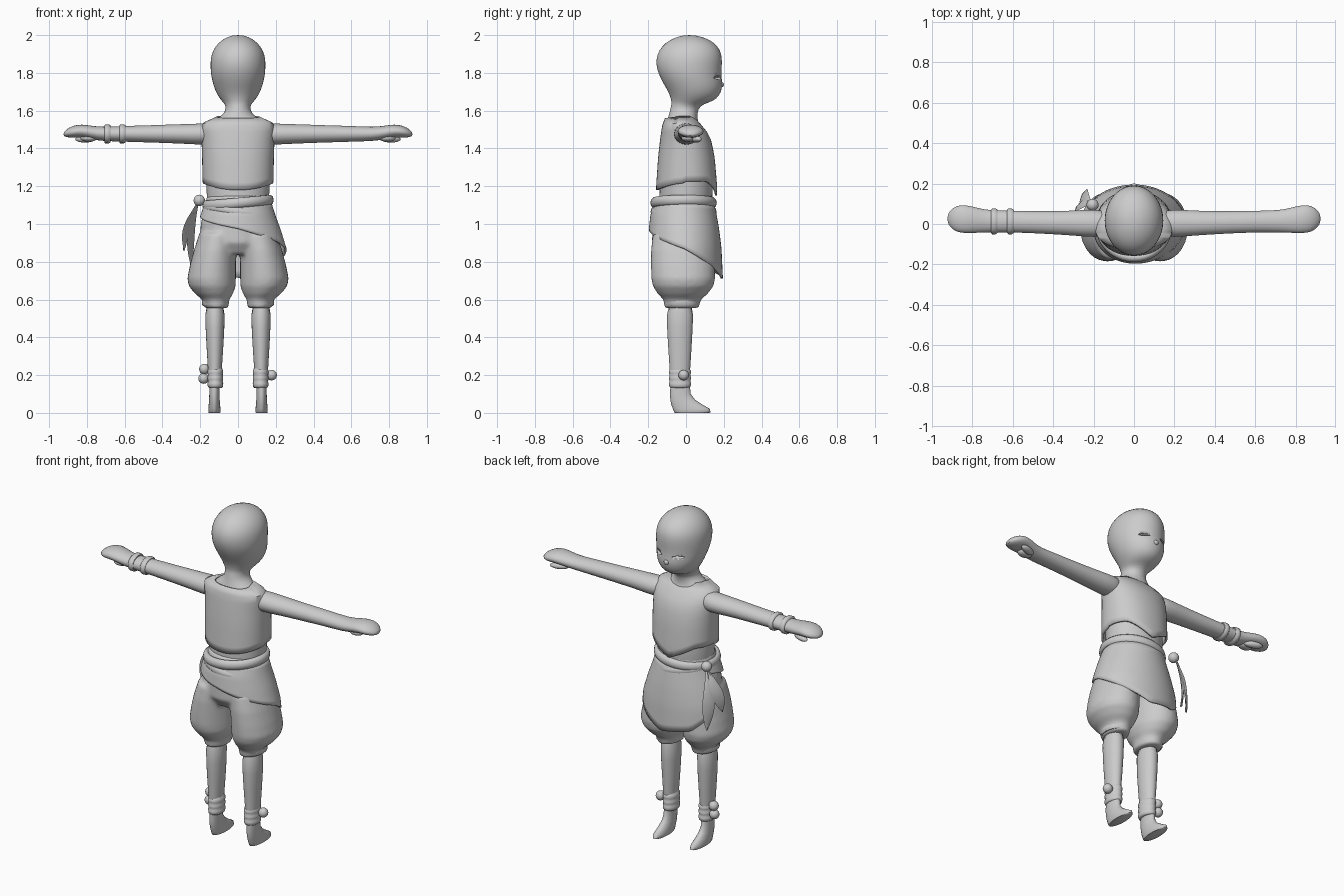
import bpy, bmesh, math
from mathutils import Vector

cube = bpy.data.objects.get("Cube")
if cube:
    bpy.data.objects.remove(cube)

clay = bpy.data.materials.new("clay grey")
clay.use_nodes = True
clay.diffuse_color = (0.6, 0.6, 0.6, 1)
clay.node_tree.nodes["Principled BSDF"].inputs["Base Color"].default_value = (0.6, 0.6, 0.6, 1)


def finish(name, bm, mirror=False, subsurf=0, solid=0, remesh=0):
    bmesh.ops.recalc_face_normals(bm, faces=bm.faces)
    mesh = bpy.data.meshes.new(name)
    bm.to_mesh(mesh)
    bm.free()
    mesh.materials.append(clay)
    ob = bpy.data.objects.new(name, mesh)
    bpy.context.collection.objects.link(ob)
    if mirror:
        ob.modifiers.new("mirror", 'MIRROR').use_mirror_merge = False
    if remesh:
        m = ob.modifiers.new("fuse", 'REMESH')
        m.mode, m.voxel_size, m.use_smooth_shade = 'VOXEL', remesh, True
        m = ob.modifiers.new("relax", 'SMOOTH')
        m.factor, m.iterations = 0.5, 6
    if solid:
        m = ob.modifiers.new("thickness", 'SOLIDIFY')
        m.thickness, m.offset = solid, -1
    if subsurf:
        m = ob.modifiers.new("smooth", 'SUBSURF')
        m.levels = m.render_levels = subsurf
    bpy.ops.object.select_all(action='DESELECT')
    ob.select_set(True)
    bpy.context.view_layer.objects.active = ob
    bpy.ops.object.shade_smooth_by_angle(angle=math.radians(50))
    return ob


def skin(bm, rows, closed=True):
    """Bridge rows of points with quads."""
    grid = [[bm.verts.new(p) for p in row] for row in rows]
    n = len(grid[0])
    for lo, hi in zip(grid, grid[1:]):
        for i in range(n):
            j = (i + 1) % n
            bm.faces.new((lo[i], lo[j], hi[j], hi[i]))
    if closed:
        bm.faces.new(grid[0][::-1])
        bm.faces.new(grid[-1])


def loft(bm, rings, axis='z', seg=20):
    """Ring: position along axis, centre and radius across, low and high edge."""
    rows = []
    for t, c, r, lo, hi in rings:
        row = []
        for i in range(seg):
            a = math.tau * i / seg
            u, v = c + r * math.cos(a), (lo + hi) / 2 + (hi - lo) / 2 * math.sin(a)
            row.append((u, v, t) if axis == 'z' else (t, u, v))
        rows.append(row)
    skin(bm, rows)


def part(name, rings, axis='z', seg=20, **kw):
    bm = bmesh.new()
    loft(bm, rings, axis, seg)
    return finish(name, bm, **kw)


def shell(name, profile, top, bottom, rows=10, seg=48, power=2.2, **kw):
    """Open garment; profile rows are height, half width, back, front."""
    def point(a, z):
        z = max(profile[0][0], min(profile[-1][0], z))
        for p, q in zip(profile, profile[1:]):
            if z <= q[0]:
                break
        f = (z - p[0]) / (q[0] - p[0])
        w, b, fr = (p[k] + (q[k] - p[k]) * f for k in (1, 2, 3))
        c, s = math.cos(a), math.sin(a)
        sx, sy = (math.copysign(abs(t) ** (2 / power), t) for t in (c, s))
        return (w * sx, (b + fr) / 2 + (fr - b) / 2 * sy, z)
    bm = bmesh.new()
    angles = [math.tau * i / seg for i in range(seg)]
    skin(bm, [[point(a, bottom(a) + (top(a) - bottom(a)) * k / rows) for a in angles]
              for k in range(rows + 1)], closed=False)
    return finish(name, bm, **kw)


def ball(name, loc, size, rot=0):
    bm = bmesh.new()
    bmesh.ops.create_uvsphere(bm, u_segments=16, v_segments=10, radius=1)
    bmesh.ops.scale(bm, vec=size, verts=bm.verts)
    ob = finish(name, bm)
    ob.location, ob.rotation_euler.z = loc, rot
    return ob


# Torso, neck and head in one skin
body = part("body_and_head", [
    (1.00, 0, .16, -.15, .13), (1.12, 0, .165, -.14, .14), (1.25, 0, .17, -.14, .145),
    (1.42, 0, .17, -.125, .115), (1.50, 0, .165, -.115, .085), (1.55, 0, .125, -.10, .06),
    (1.578, 0, .078, -.09, .06), (1.61, 0, .063, -.083, .065), (1.635, 0, .07, -.077, .09),
    (1.65, 0, .085, -.078, .145), (1.68, 0, .108, -.085, .178), (1.71, 0, .122, -.10, .188),
    (1.74, 0, .132, -.118, .195), (1.78, 0, .142, -.14, .187), (1.83, 0, .147, -.158, .19),
    (1.88, 0, .145, -.158, .192), (1.92, 0, .133, -.143, .182), (1.96, 0, .105, -.11, .152),
    (1.987, 0, .065, -.06, .10), (2.0, 0, .025, -.01, .045)], seg=32, subsurf=1)

# Narrow eye slits cut into the face
for side in (-1, 1):
    eye = ball("eye_cutter", (side * .066, .17, 1.775), (.034, .026, .009), -side * .45)
    cut = body.modifiers.new("eye", 'BOOLEAN')
    cut.operation, cut.object = 'DIFFERENCE', eye
    eye.hide_render = True
    eye.hide_set(True)
ball("nose", (0, .187, 1.738), (.016, .014, .014))

# Arms with mitten hands and thumbs
part("arms", [
    (.10, 0, .06, 1.42, 1.54), (.20, .004, .072, 1.418, 1.532), (.30, .004, .062, 1.425, 1.53),
    (.45, .008, .057, 1.43, 1.524), (.60, .012, .054, 1.435, 1.52), (.72, .013, .056, 1.438, 1.514),
    (.77, .018, .062, 1.447, 1.52), (.83, .024, .072, 1.458, 1.53), (.88, .026, .068, 1.455, 1.52),
    (.91, .026, .042, 1.46, 1.50), (.924, .026, .018, 1.466, 1.484)],
    'x', 16, mirror=True, subsurf=1)
for side in (-1, 1):
    ball("thumb", (side * .81, .055, 1.449), (.055, .022, .018), side * .35)
    ball("palm", (side * .79, .01, 1.455), (.045, .035, .02))

# Bracelets on one wrist
for x in (-.69, -.61):
    part("bracelet", [(x + d, .013, r + .004, 1.477 - r * .85, 1.477 + r * .85)
                      for d, r in ((-.018, .053), (-.012, .06), (.005, .06), (.015, .053))], 'x', 16)

# Sleeveless vest with a pointed front hem
def vest_hem(a):
    s, c = math.sin(a), abs(math.cos(a))
    return 1.215 - .035 * s * s if s < 0 else 1.15 + .075 * min(1, c / .75)

shell("vest", [(1.14, .182, -.16, .165), (1.20, .187, -.158, .165), (1.35, .19, -.148, .152),
               (1.44, .193, -.138, .135), (1.50, .197, -.13, .105), (1.532, .192, -.124, .075),
               (1.56, .14, -.112, .05), (1.578, .09, -.092, .035)],
      lambda a: 1.572 + .012 * min(0, math.sin(a)), vest_hem, solid=.012)

# Baggy trousers: hips and two full legs fused together
bm = bmesh.new()
loft(bm, [(.84, 0, .14, -.14, .12), (.90, 0, .20, -.18, .15), (1.0, 0, .198, -.178, .15),
          (1.08, 0, .178, -.165, .145), (1.15, 0, .165, -.15, .14)], seg=32)
for side in (-1, 1):
    loft(bm, [(.555, side * .115, .064, -.115, .068), (.60, side * .118, .072, -.12, .08),
              (.63, side * .127, .10, -.15, .115), (.67, side * .136, .124, -.175, .145),
              (.71, side * .14, .129, -.184, .155), (.78, side * .133, .122, -.186, .152),
              (.86, side * .122, .112, -.186, .148), (.95, side * .105, .10, -.175, .14)], seg=28)
finish("trousers", bm, remesh=.011)

# Trouser cuffs, shins and feet
part("cuffs", [(z, .12, r, -.02 - r * 1.28, -.02 + r * 1.28)
               for z, r in ((.565, .065), (.572, .07), (.60, .07), (.615, .065))], mirror=True)
part("shins", [(.60, .122, .055, -.105, .045), (.45, .122, .051, -.102, .036),
               (.30, .122, .042, -.092, .028), (.20, .123, .035, -.085, .02),
               (.10, .124, .029, -.083, .018)], mirror=True, subsurf=1)
part("feet", [(.0, .125, .03, -.058, .122), (.004, .125, .032, -.063, .13),
              (.022, .125, .032, -.07, .125), (.045, .125, .03, -.078, .085),
              (.07, .125, .028, -.083, .048), (.10, .125, .027, -.085, .025),
              (.15, .124, .028, -.082, .02)], mirror=True, seg=24)

# Ankle wraps and bells
wrap = [(.133, .034), (.137, .039)]
for k in range(3):
    wrap += [(.145 + k * .032, .041), (.158 + k * .032, .042), (.164 + k * .032, .039)]
wrap.append((.238, .035))
part("ankle_wraps", [(z, .12, r, -.032 - r * 1.4, -.032 + r * 1.4) for z, r in wrap], mirror=True)
for x, z in ((.178, .2), (-.178, .232), (-.182, .182)):
    ball("bell", (x, -.012, z), (.028, .028, .028))

# Rolled waist sash
for z, r, tilt in ((1.112, .028, .06), (1.065, .026, -.10)):
    bm = bmesh.new()
    rows = []
    for i in range(40):
        a = math.tau * i / 40
        out = Vector((math.cos(a), math.sin(a), 0))
        mid = Vector((.168 * out.x, -.013 + .155 * out.y, z + tilt * out.x * .25))
        rows.append([mid + out * r * .75 * math.cos(b) + Vector((0, 0, r * math.sin(b)))
                     for b in (math.tau * k / 10 for k in range(10))])
    skin(bm, rows + rows[:1], closed=False)
    bmesh.ops.remove_doubles(bm, verts=bm.verts, dist=.0001)
    finish("sash_roll", bm)

# Sash skirt: hem falls in a spiral from the knot, around the back, to the front
def skirt_hem(a):
    d = (math.degrees(a) - 157) % 360
    path = ((0, 1.06), (113, .975), (203, .87), (285, .71), (325, .74), (345, .80), (360, 1.06))
    for (d0, z0), (d1, z1) in zip(path, path[1:]):
        if d <= d1:
            return z0 + (z1 - z0) * (d - d0) / (d1 - d0)

shell("sash_skirt", [(.70, .275, -.215, .196), (.87, .257, -.205, .188), (.97, .226, -.197, .176),
                     (1.05, .197, -.188, .162), (1.11, .178, -.168, .15)],
      lambda a: 1.11, skirt_hem, seg=72, power=2.0, solid=.01)

# Knot with two leaf-shaped tails
ball("knot", (-.205, .095, 1.125), (.03, .03, .03))
for end in ((-.285, .06, .86), (-.245, .15, .77)):
    start, tip = Vector((-.208, .10, 1.12)), Vector(end)
    across, out = Vector((.5, .85, 0)), Vector((-.85, .5, 0))
    bm = bmesh.new()
    rows = []
    for k in range(11):
        t = k / 10
        w = .004 + .034 * math.sin(math.pi * t ** 1.25)
        mid = start.lerp(tip, t) + out * .025 * math.sin(math.pi * t)
        rows.append([mid + across * w, mid + out * .008, mid - across * w, mid - out * .004])
    skin(bm, rows)
    finish("sash_tail", bm)
